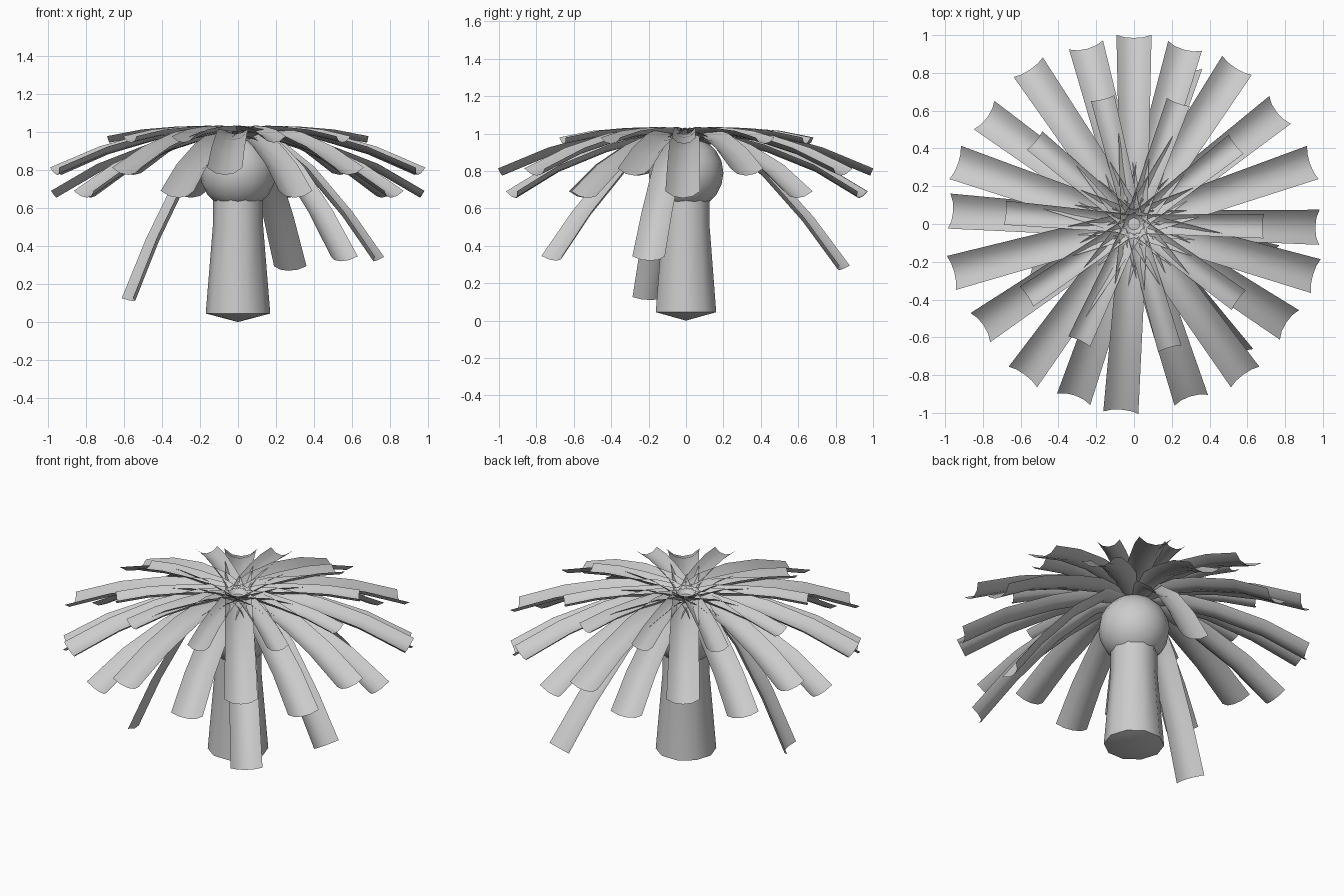
import bpy
import bmesh
from math import radians, pi, cos, sin
from mathutils import Matrix, Vector

cube = bpy.data.objects.get("Cube")
if cube:
    bpy.data.objects.remove(cube)


def finish(bm, name, sharp):
    mesh = bpy.data.meshes.new(name)
    bm.to_mesh(mesh)
    bm.free()
    obj = bpy.data.objects.new(name, mesh)
    bpy.context.collection.objects.link(obj)
    bpy.ops.object.select_all(action="DESELECT")
    obj.select_set(True)
    bpy.context.view_layer.objects.active = obj
    bpy.ops.object.shade_smooth_by_angle(angle=radians(sharp))
    return obj


def lathe(name, profile, sides):
    """Revolve (radius, height) points, closing each end to a point."""
    bm = bmesh.new()
    verts = [bm.verts.new((r, 0, z)) for r, z in profile]
    edges = [bm.edges.new(pair) for pair in zip(verts, verts[1:])]
    bmesh.ops.spin(bm, geom=verts + edges, axis=(0, 0, 1), cent=(0, 0, 0),
                   angle=2 * pi, steps=sides, use_merge=True)
    bmesh.ops.remove_doubles(bm, verts=bm.verts, dist=0.0005)
    bmesh.ops.recalc_face_normals(bm, faces=bm.faces)
    return finish(bm, name, 40)


# Gutter cross-section: position across the leaf, height of the raised edges
SECTION = [(-1, 1), (-0.55, 0.25), (0, 0), (0.55, 0.25), (1, 1)]


def frond(name, angle, path, half_width, depth):
    """Sweep the gutter section along a drooping (radius, height) path."""
    bm = bmesh.new()
    points = [Vector((r, 0, z)) for r, z in path]
    last = len(points) - 1
    rows = []
    for i, p in enumerate(points):
        tangent = (points[min(i + 1, last)] - points[max(i - 1, 0)]).normalized()
        normal = Vector((-tangent.z, 0, tangent.x))
        width = half_width * (0.75 + 0.25 * i / last)
        rows.append([bm.verts.new(p + Vector((0, u * width, 0)) + normal * depth * h)
                     for u, h in SECTION])
    for a, b in zip(rows, rows[1:]):
        for k in range(len(SECTION) - 1):
            bm.faces.new((a[k], b[k], b[k + 1], a[k + 1]))
    bm.transform(Matrix.Rotation(radians(angle), 4, "Z"))
    return finish(bm, name, 60)


# Tapered trunk with a shallow pointed base
lathe("trunk", [(0, 0), (0.17, 0.045), (0.133, 0.5), (0.13, 0.72), (0, 0.72)], 10)

# Round crown ball
RINGS = 10
lathe("crown_ball", [(0.2 * sin(pi * i / RINGS), 0.79 - 0.2 * cos(pi * i / RINGS))
                     for i in range(RINGS + 1)], 16)

# Top ring of short fronds
TOP = [(0, 0.97), (0.15, 1.0), (0.32, 0.995), (0.5, 0.98), (0.68, 0.945)]
for i, a in enumerate([-1, 38, 70, 104, 140, 175, 214, 245, 286, 324]):
    frond(f"top_frond_{i + 1}", a, TOP, 0.064, 0.035)

# Long fronds, alternating between a high and a low droop
HIGH = [(0, 0.97), (0.2, 0.99), (0.45, 0.96), (0.72, 0.885), (0.985, 0.775)]
LOW = [(0, 0.96), (0.2, 0.965), (0.45, 0.9), (0.72, 0.795), (0.96, 0.655)]
for i, a in enumerate([-1, 19, 38, 57, 74, 90, 105, 124, 144, 161,
                       176, 195, 214, 234, 251, 266, 288, 306, 327, 344]):
    if i % 2:
        frond(f"high_frond_{i + 1}", a, HIGH, 0.093, 0.042)
    else:
        frond(f"low_frond_{i + 1}", a, LOW, 0.093, 0.042)

# Hanging fronds: angle, tip radius, tip height
ARC = [(0, 0), (0.25, 0.04), (0.5, 0.27), (0.77, 0.63), (1, 1)]
for i, (a, reach, tip) in enumerate([(72, 0.86, 0.27), (199, 0.58, 0.11),
                                     (308, 0.88, 0.32), (345, 0.74, 0.32)]):
    path = [(reach * r, 0.96 - (0.96 - tip) * d) for r, d in ARC]
    frond(f"hanging_frond_{i + 1}", a, path, 0.09, 0.04)
